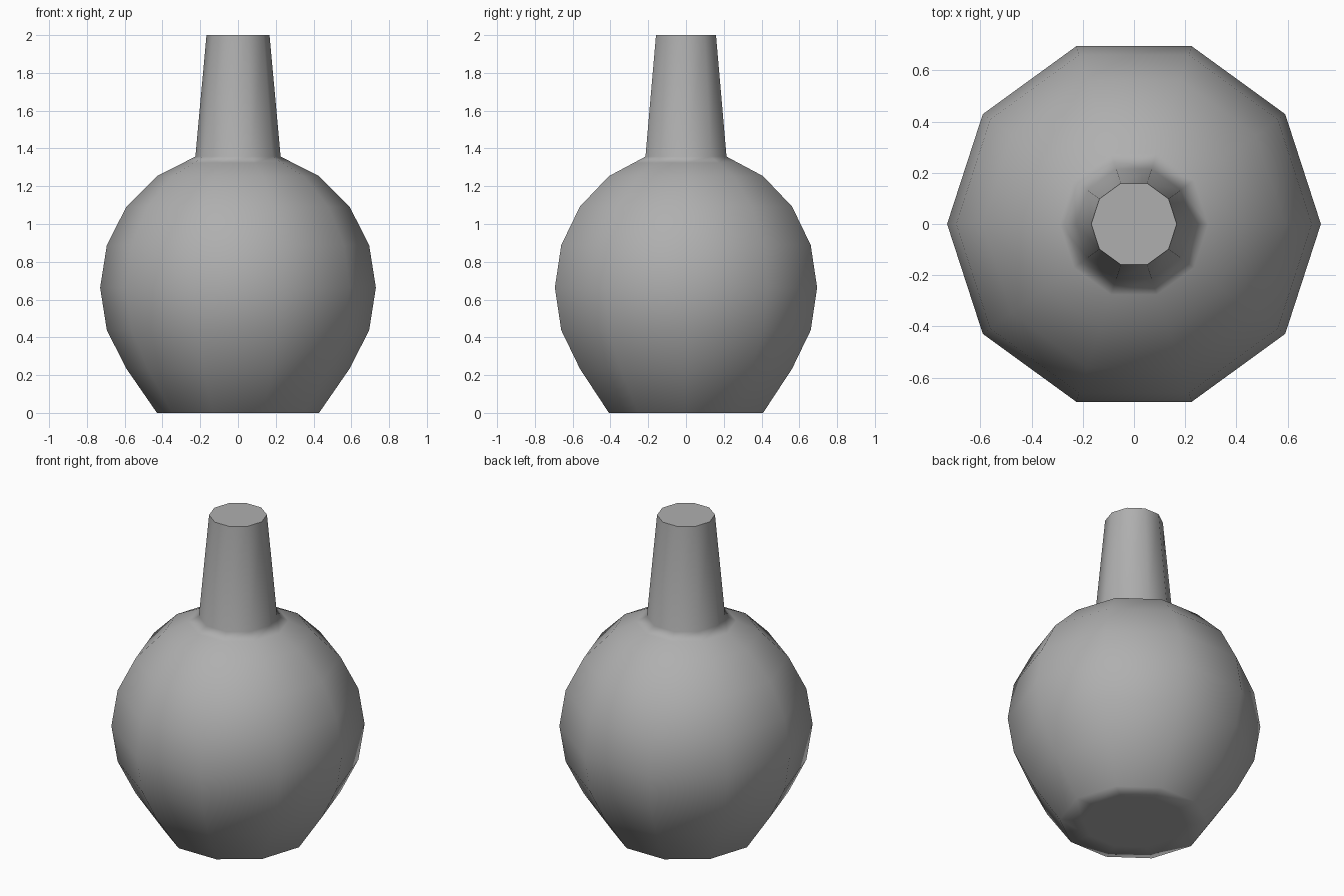
import bpy
import bmesh
from math import cos, sin, pi, radians

cube = bpy.data.objects.get("Cube")
if cube:
    bpy.data.objects.remove(cube, do_unlink=True)

SIDES = 10
RADIUS, CENTRE = 0.73, 0.663


def material(name, colour):
    mat = bpy.data.materials.new(name)
    mat.use_nodes = True
    mat.diffuse_color = colour
    bsdf = next(n for n in mat.node_tree.nodes if n.type == "BSDF_PRINCIPLED")
    bsdf.inputs["Base Color"].default_value = colour
    return mat


def lathe(name, profile, mat):
    """Turn a (radius, height) profile round z, with flat caps at both ends."""
    bm = bmesh.new()
    rings = []
    for r, z in profile:
        rings.append([bm.verts.new((r * cos(2 * pi * i / SIDES), r * sin(2 * pi * i / SIDES), z))
                      for i in range(SIDES)])
    for low, high in zip(rings, rings[1:]):
        for i in range(SIDES):
            j = (i + 1) % SIDES
            bm.faces.new((low[i], low[j], high[j], high[i]))
    bm.faces.new(rings[0][::-1])
    bm.faces.new(rings[-1])
    bmesh.ops.recalc_face_normals(bm, faces=bm.faces)
    mesh = bpy.data.meshes.new(name)
    bm.to_mesh(mesh)
    bm.free()
    mesh.materials.append(mat)
    obj = bpy.data.objects.new(name, mesh)
    bpy.context.collection.objects.link(obj)
    return obj


# Flat base: an inset ring on the ground, inside the lowest body ring
profile = [(0.3, 0), (RADIUS * cos(radians(54)), 0)]

# Round body: rings of a coarse sphere
for step in range(-2, 4):
    angle = radians(18 * step)
    profile.append((RADIUS * cos(angle), CENTRE + RADIUS * sin(angle)))

# Shoulder ring close round the neck, then the tapered neck
profile += [(0.29, 1.324), (0.2256, 1.357), (0.167, 2.0)]

bottle = lathe("bottle", profile, material("mid grey", (0.43, 0.43, 0.43, 1)))

# Smooth everywhere except the rim of the neck; large faces lead the shading
bpy.ops.object.select_all(action="DESELECT")
bottle.select_set(True)
bpy.context.view_layer.objects.active = bottle
bpy.ops.object.shade_smooth_by_angle(angle=radians(70))
weighted = bottle.modifiers.new("Weighted Normals", "WEIGHTED_NORMAL")
weighted.mode = "FACE_AREA"
weighted.keep_sharp = True
